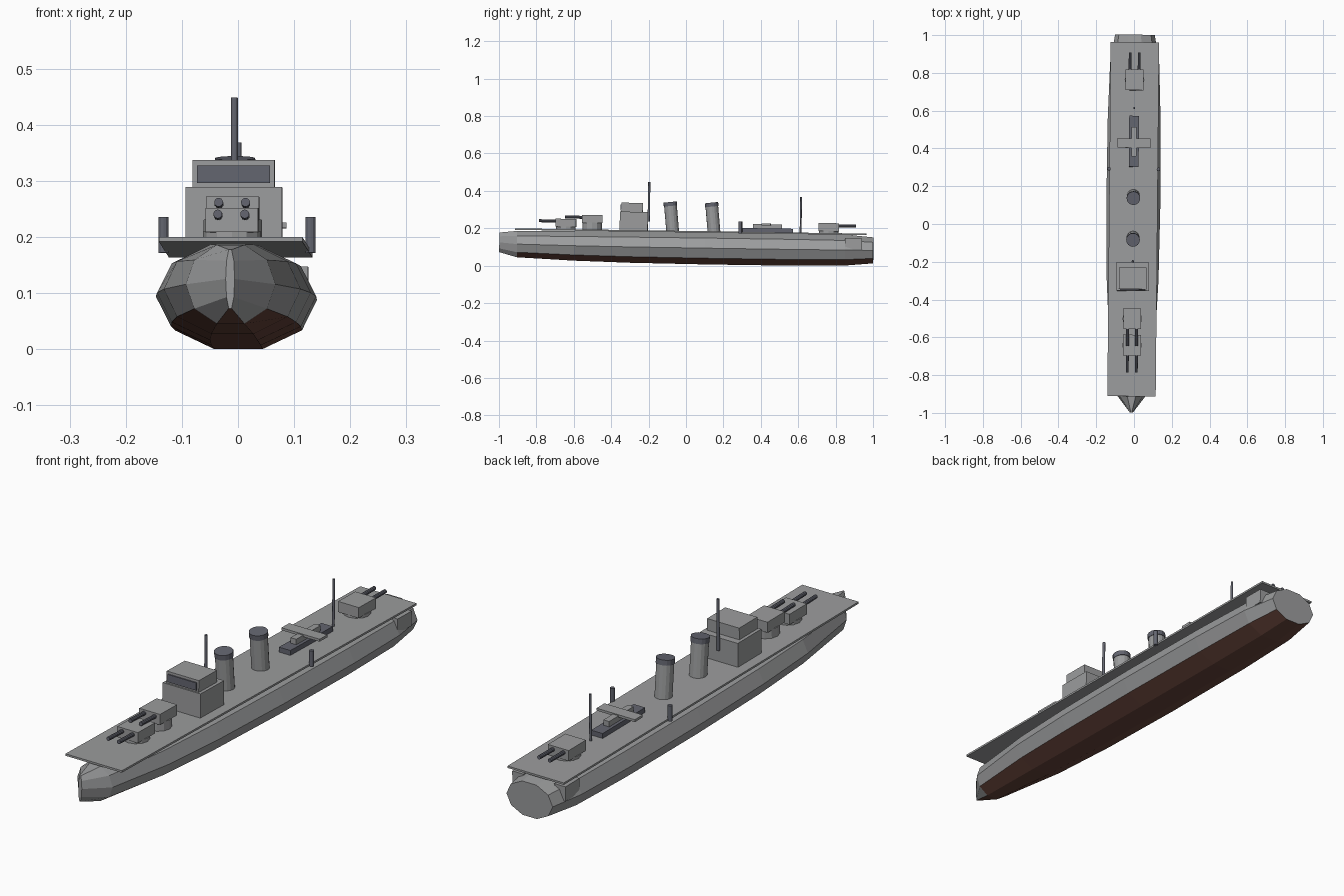
import bpy, bmesh, math
from mathutils import Matrix, Vector

if "Cube" in bpy.data.objects:
    bpy.data.objects.remove(bpy.data.objects["Cube"], do_unlink=True)


def material(name, r, g, b):
    m = bpy.data.materials.new(name)
    m.use_nodes = True
    m.diffuse_color = (r, g, b, 1)
    m.node_tree.nodes["Principled BSDF"].inputs["Base Color"].default_value = (r, g, b, 1)
    return m


GREY = material("light_grey", 0.33, 0.335, 0.34)
DARK = material("dark_grey", 0.125, 0.13, 0.16)
RED = material("red_brown", 0.135, 0.058, 0.043)

# The whole ship sits slightly bow-up and turned a little
POSE = (Matrix.Translation((-0.0045, 0, 0)) @ Matrix.Rotation(-0.0095, 4, 'Z')
        @ Matrix.Rotation(-0.015, 4, 'X'))
DECK = 0.186


def finish(name, bm, *mats):
    bm.transform(POSE)
    bmesh.ops.recalc_face_normals(bm, faces=bm.faces)
    me = bpy.data.meshes.new(name)
    for m in mats:
        me.materials.append(m)
    bm.to_mesh(me)
    bm.free()
    ob = bpy.data.objects.new(name, me)
    bpy.context.collection.objects.link(ob)
    return ob


def box(name, x, y, z, mat):
    """Box from (min, max) pairs."""
    bm = bmesh.new()
    lo, hi = Vector((x[0], y[0], z[0])), Vector((x[1], y[1], z[1]))
    size = hi - lo
    bmesh.ops.create_cube(bm, size=1, matrix=Matrix.Translation((lo + hi) / 2)
                          @ Matrix.Diagonal((*size, 1)))
    return finish(name, bm, mat)


def rod(name, a, b, r, mat, sides=12):
    """Cylinder between two points."""
    a, b = Vector(a), Vector(b)
    axis = b - a
    bm = bmesh.new()
    turn = axis.to_track_quat('Z', 'Y').to_matrix().to_4x4()
    bmesh.ops.create_cone(bm, cap_ends=True, segments=sides, radius1=r, radius2=r,
                          depth=axis.length, matrix=Matrix.Translation((a + b) / 2) @ turn)
    return finish(name, bm, mat)


# Hull: ten-sided sections (y, half width, half height, centre height)
sections = [(-1.0, 0.008, 0.055, 0.110), (-0.905, 0.08, 0.074, 0.102),
            (-0.6, 0.122, 0.084, 0.098), (-0.3, 0.137, 0.089, 0.096),
            (0.1, 0.143, 0.0915, 0.0955), (0.55, 0.14, 0.0915, 0.0955),
            (0.85, 0.13, 0.087, 0.0965), (1.0, 0.105, 0.073, 0.097)]
bm = bmesh.new()
rings = []
for y, rx, rz, cz in sections:
    rings.append([bm.verts.new((rx * math.cos(i * math.tau / 10), y,
                                cz + rz * math.sin(i * math.tau / 10))) for i in range(10)])
for p, q in zip(rings, rings[1:]):
    for i in range(10):
        j = (i + 1) % 10
        bm.faces.new((p[i], p[j], q[j], q[i]))
bm.faces.new(rings[0])
bm.faces.new(rings[-1])
hull = finish("hull", bm, GREY, RED)
# Red below the waterline: the faces that look down
for f in hull.data.polygons:
    f.material_index = int(f.normal.z < -0.815)

# Deck plate
box("deck", (-0.128, 0.128), (-0.915, 0.96), (0.178, DECK), GREY)


# Gun turrets: round base, house and twin barrels
def turret(name, y, lift, face):
    z = DECK + lift
    rod(name + "_base", (0, y, DECK - 0.004), (0, y, z + 0.012), 0.052, GREY, 12)
    box(name + "_house", (-0.047, 0.047), (y - 0.055, y + 0.055), (z + 0.01, z + 0.053), GREY)
    for side in (-1, 1):
        rod(name + "_barrel", (side * 0.024, y + face * 0.04, z + 0.039),
            (side * 0.024, y + face * 0.145, z + 0.041), 0.008, DECK and DARK, 10)


turret("front_turret", -0.645, 0.002, -1)
turret("raised_turret", -0.505, 0.025, -1)
turret("rear_turret", 0.76, 0.0, 1)

# Bridge
box("bridge_lower", (-0.086, 0.086), (-0.357, -0.207), (DECK - 0.004, 0.284), GREY)
box("bridge_upper", (-0.073, 0.073), (-0.35, -0.235), (0.284, 0.332), GREY)
box("bridge_window", (-0.065, 0.065), (-0.355, -0.349), (0.291, 0.322), DARK)

# Masts
rod("front_mast", (0, -0.203, 0.234), (0, -0.203, 0.445), 0.006, DARK)
rod("rear_mast", (0, 0.61, DECK), (0, 0.61, 0.377), 0.005, DARK)

# Funnels, raked slightly, with dark caps
for n, y in (("front_funnel", -0.074), ("rear_funnel", 0.147)):
    rod(n, (0, y, DECK - 0.004), (0, y - 0.014, 0.322), 0.034, GREY, 16)
    rod(n + "_cap", (0, y - 0.0135, 0.318), (0, y - 0.016, 0.339), 0.036, DARK, 16)

# Catapult with a seaplane
box("catapult", (-0.026, 0.026), (0.3, 0.57), (DECK - 0.001, 0.206), DARK)
box("plane_body", (-0.013, 0.013), (0.355, 0.51), (0.206, 0.228), GREY)
box("plane_wing", (-0.087, 0.087), (0.4, 0.45), (0.222, 0.232), GREY)

# Mirrored side posts and stern boxes
for side, n in ((-1, "right"), (1, "left")):
    rod(n + "_side_post", (side * 0.131, 0.288, 0.176), (side * 0.131, 0.288, 0.24), 0.009, DARK)
    box(n + "_stern_box", sorted((side * 0.07, side * 0.121)), (0.85, 0.94), (0.1, 0.16), GREY)
